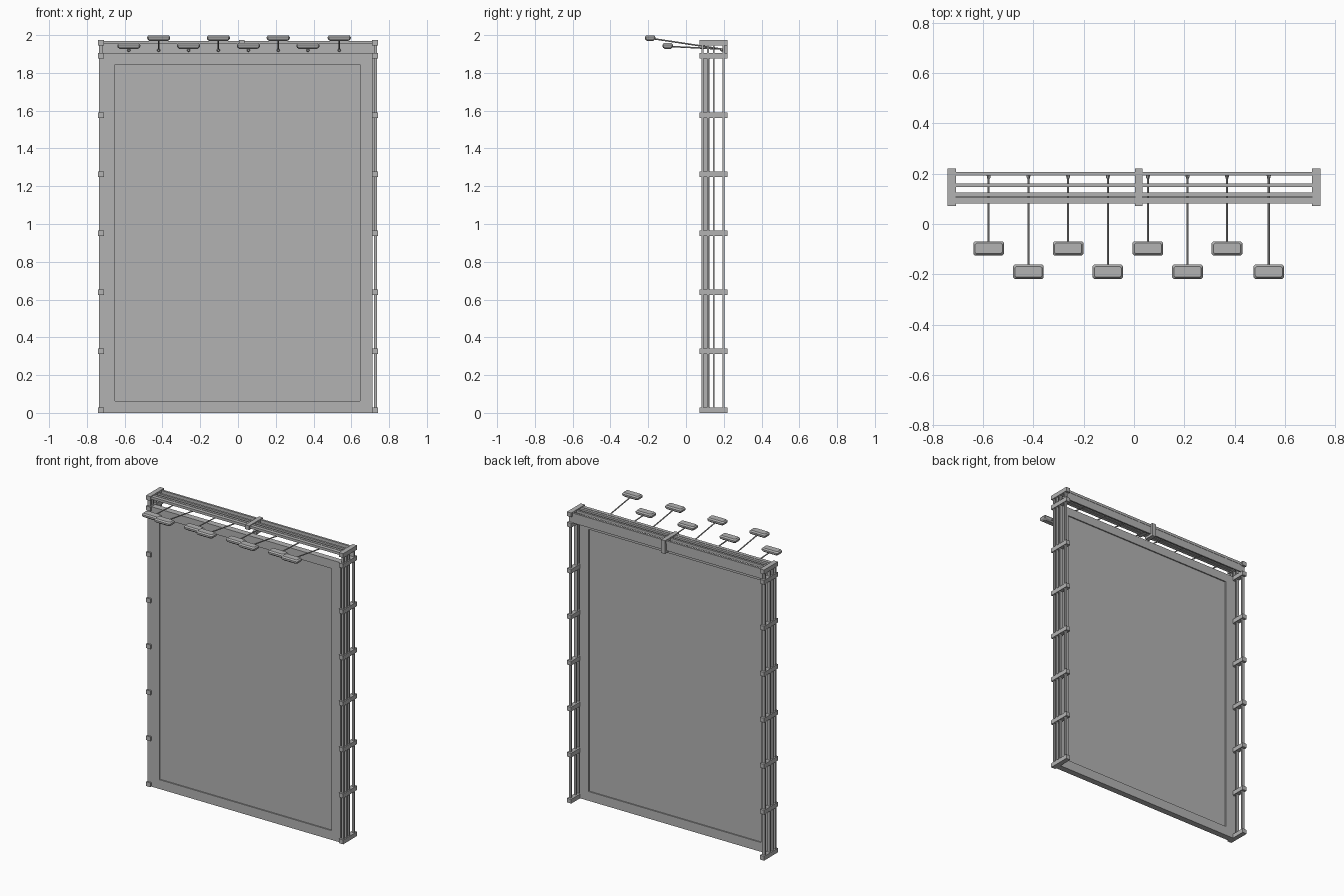
import bpy
import bmesh
from mathutils import Vector

if "Cube" in bpy.data.objects:
    bpy.data.objects.remove(bpy.data.objects["Cube"])

metal = bpy.data.materials.new("grey_metal")
metal.diffuse_color = (0.45, 0.45, 0.45, 1)
metal.use_nodes = True
metal.node_tree.nodes["Principled BSDF"].inputs["Base Color"].default_value = metal.diffuse_color


def finish(bm, name):
    bmesh.ops.recalc_face_normals(bm, faces=bm.faces)
    me = bpy.data.meshes.new(name)
    bm.to_mesh(me)
    bm.free()
    me.materials.append(metal)
    ob = bpy.data.objects.new(name, me)
    bpy.context.collection.objects.link(ob)
    return ob


def box(name, x, y, z):
    """Box from (min, max) ranges."""
    bm = bmesh.new()
    bmesh.ops.create_cube(bm, size=1)
    for v in bm.verts:
        v.co = [r[0] if c < 0 else r[1] for c, r in zip(v.co, (x, y, z))]
    return finish(bm, name)


def rod(name, a, b, r1, r2, sides=8):
    """Tapered rod between two points."""
    a, b = Vector(a), Vector(b)
    d = b - a
    bm = bmesh.new()
    bmesh.ops.create_cone(bm, cap_ends=True, segments=sides,
                          radius1=r1, radius2=r2, depth=d.length)
    q = Vector((0, 0, 1)).rotation_difference(d.normalized())
    for v in bm.verts:
        v.co = q @ v.co + (a + b) / 2
    return finish(bm, name)


def lamp(name, c, hx, hy):
    """Flood lamp head: stacked, clipped-corner rings."""
    bm = bmesh.new()
    rings = []
    for z, inset in ((-0.016, 0.014), (-0.008, 0.003), (-0.002, 0),
                     (0.006, 0), (0.015, 0.007)):
        x, y, k = hx - inset, hy - inset, 0.006
        pts = ((x, y - k), (x - k, y), (k - x, y), (-x, y - k),
               (-x, k - y), (k - x, -y), (x - k, -y), (x, k - y))
        rings.append([bm.verts.new((c[0] + p, c[1] + q, c[2] + z)) for p, q in pts])
    for lo, hi in zip(rings, rings[1:]):
        for i in range(8):
            j = (i + 1) % 8
            bm.faces.new((lo[i], lo[j], hi[j], hi[i]))
    bm.faces.new(rings[0])
    bm.faces.new(rings[-1])
    return finish(bm, name)


# Display board: recessed panel and surrounding frame
FY = (0.083, 0.125)
L, R, TOP = -0.715, 0.712, 1.902
box("display_panel", (-0.655, 0.65), (0.091, 0.117), (0.06, 1.85))
box("frame_left", (L, -0.65), FY, (0, TOP))
box("frame_right", (0.645, R), FY, (0, TOP))
box("frame_bottom", (-0.65, 0.645), FY, (0, 0.063))
box("frame_top", (-0.65, 0.645), FY, (1.844, TOP))

# Side posts, with clamps spaced up their height
for side, s in (("left", -1), ("right", 1)):
    for i, y in enumerate((0.087, 0.116, 0.147, 0.199)):
        inner = 0.716 if s < 0 else 0.721
        xs = sorted((s * inner, s * 0.737))
        box(f"{side}_post_{i}", xs, (y - 0.005, y + 0.005), (0.01, 1.96))
    xs = sorted((s * 0.709, s * 0.741))
    for i in range(7):
        z = 0.3125 * i
        box(f"{side}_clamp_{i}", xs, (0.071, 0.22), (z, z + 0.029))
    box(f"{side}_top_clamp", xs, (0.071, 0.22), (1.946, 1.975))
# Filler strip beside the upper right posts
box("right_upper_strip", (0.711, 0.722), (0.142, 0.152), (0.95, 1.9))

# Top rails and the rear mounting plate
for i, (a, b) in enumerate(((0.081, 0.105), (0.109, 0.126),
                            (0.147, 0.161), (0.193, 0.207))):
    box(f"top_rail_{i}", (-0.72, 0.72), (a, b), (1.953, 1.97))
box("rear_plate", (-0.72, 0.72), (0.195, 0.205), (1.902, 1.955))

# Centre clamp with a strap hooked round the rear plate
box("centre_clamp", (0.004, 0.034), (0.071, 0.22), (1.946, 1.975))
box("centre_strap", (0.004, 0.034), (0.205, 0.22), (1.89, 1.95))
box("centre_hook", (0.004, 0.034), (0.15, 0.22), (1.885, 1.902))

# Eight lamps on alternating short and long arms
for i, x in enumerate((-0.578, -0.42, -0.262, -0.104, 0.055, 0.213, 0.37, 0.536)):
    y, z = ((-0.097, 1.942), (-0.19, 1.984))[i % 2]
    lamp(f"lamp_{i}", (x, y, z), 0.061, 0.028)
    rod(f"lamp_arm_{i}", (x, y + 0.01, z - 0.002), (x, 0.19, 1.926), 0.004, 0.004)
    rod(f"arm_socket_{i}", (x, 0.182, 1.922), (x, 0.196, 1.92), 0.006, 0.009)
